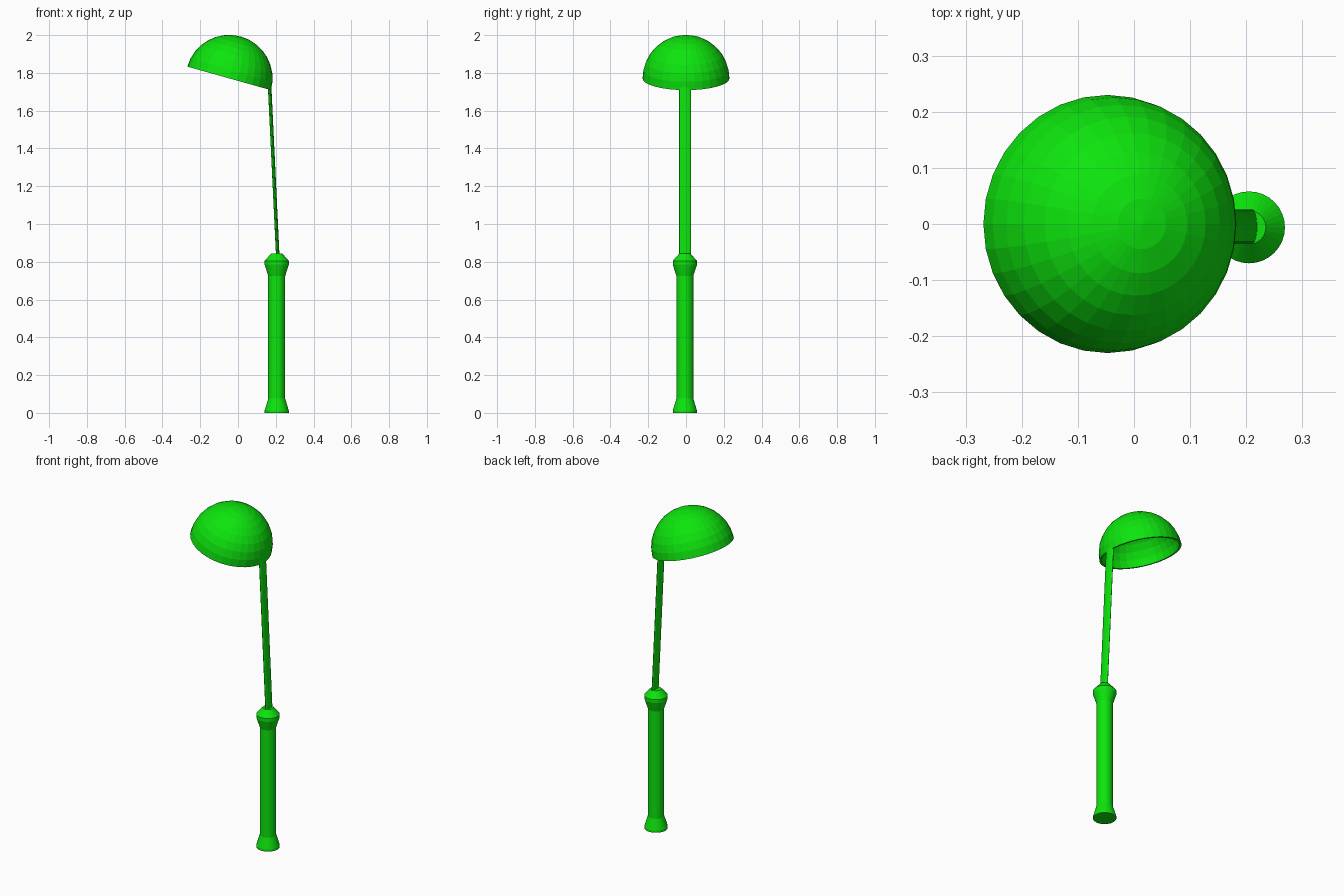
import bpy, math
from mathutils import Matrix, Vector

if "Cube" in bpy.data.objects:
    bpy.data.objects.remove(bpy.data.objects["Cube"], do_unlink=True)

green = bpy.data.materials.new("bright_green")
color = (0.004, 0.78, 0.004, 1)
green.diffuse_color = color
green.use_nodes = True
green.node_tree.nodes["Principled BSDF"].inputs["Base Color"].default_value = color

SIDES = 32


def lathe(name, profile, matrix):
    """Turn a (radius, height) profile around z; radius 0 makes a pole."""
    verts, rings, faces = [], [], []
    for r, z in profile:
        count = SIDES if r > 0 else 1
        rings.append([len(verts) + i % count for i in range(SIDES)])
        for i in range(count):
            a = math.tau * i / SIDES
            verts.append(matrix @ Vector((r * math.cos(a), r * math.sin(a), z)))
    for low, high in zip(rings, rings[1:]):
        for i in range(SIDES):
            j = (i + 1) % SIDES
            quad = (low[i], low[j], high[j], high[i])
            faces.append(list(dict.fromkeys(quad)))
    mesh = bpy.data.meshes.new(name)
    mesh.from_pydata(verts, [], faces)
    mesh.materials.append(green)
    obj = bpy.data.objects.new(name, mesh)
    bpy.context.collection.objects.link(obj)
    return obj


def arc(radius, steps=8):
    """Quarter circle from the rim up to the pole."""
    angles = [math.pi / 2 * i / steps for i in range(steps)]
    return [(radius * math.cos(a), radius * math.sin(a)) for a in angles] + [(0, radius)]


# Handle with flared ends
handle_profile = [(0, 0), (0.064, 0), (0.064, 0.012), (0.045, 0.075),
                  (0.045, 0.725), (0.064, 0.785), (0.064, 0.805),
                  (0.03, 0.843), (0, 0.843)]
lathe("handle", handle_profile, Matrix.Translation((0.205, -0.006, 0)))

# Flattened shaft leaning from the handle to the inside of the bowl
base, tip = Vector((0.211, -0.005, 0.82)), Vector((0.163, -0.005, 1.82))
lean = Matrix.Shear("XY", 4, ((tip.x - base.x) / (tip.z - base.z), 0))
shaft = Matrix.Translation(base) @ lean @ Matrix.Diagonal((0.3, 1, 1, 1))
height = tip.z - base.z
lathe("shaft", [(0, 0), (0.031, 0), (0.031, height), (0, height)], shaft)

# Hollow half-sphere bowl, tilted, opening downward
tilt = Matrix.Rotation(math.radians(15.7), 4, "Y")
bowl_place = Matrix.Translation((-0.047, 0, 1.771)) @ tilt
inner = list(reversed(arc(0.218)))
lathe("bowl", inner + arc(0.23), bowl_place)
